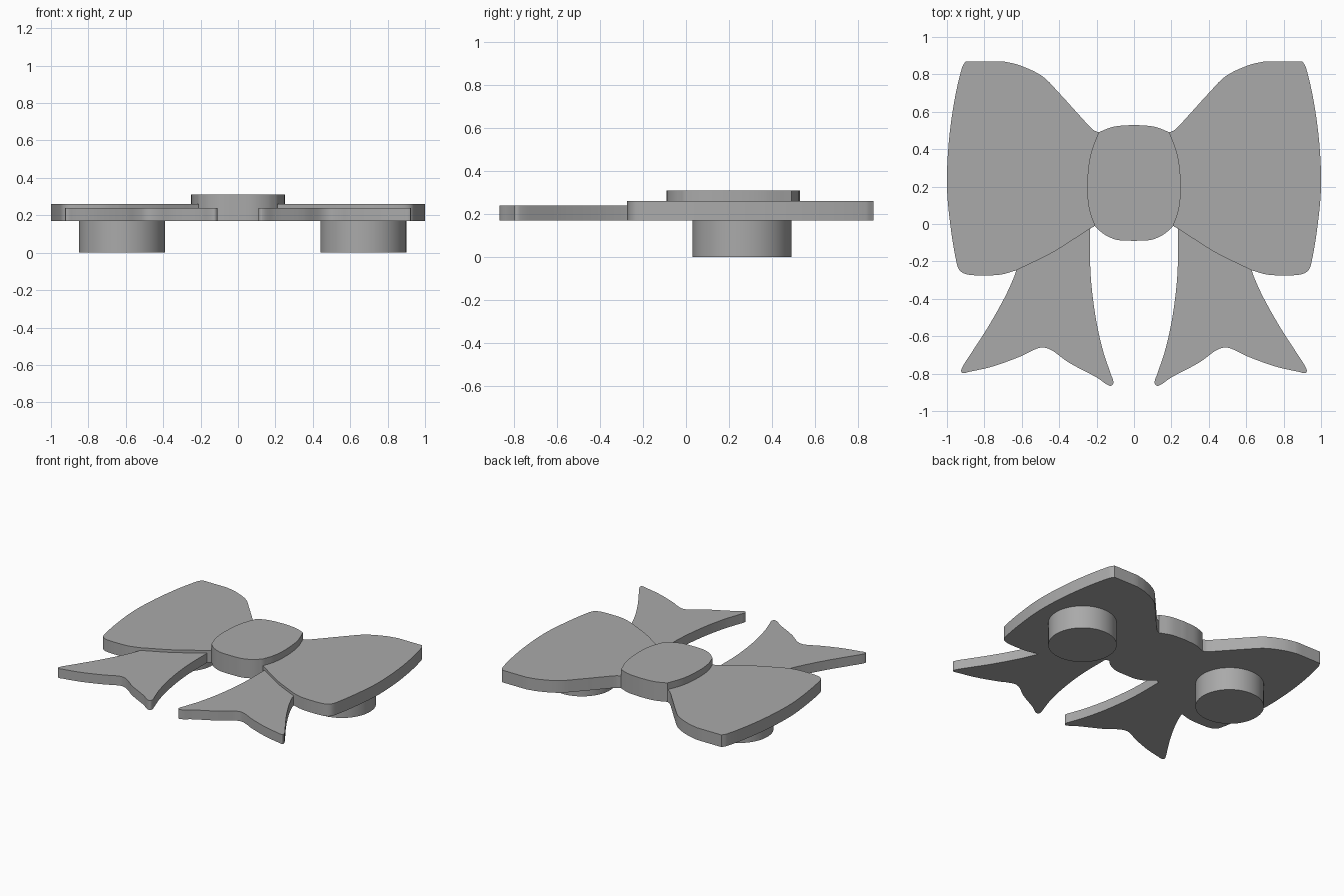
import bpy
import bmesh
from math import radians
from mathutils import Vector

cube = bpy.data.objects.get("Cube")
if cube:
    bpy.data.objects.remove(cube, do_unlink=True)

grey = bpy.data.materials.new("plain grey")
grey.use_nodes = True
grey.diffuse_color = (0.4, 0.4, 0.4, 1)
grey.node_tree.nodes["Principled BSDF"].inputs["Base Color"].default_value = grey.diffuse_color

BASE = 0.17  # shared underside of the ribbon


def smooth(points, steps=5):
    """Smooth open curve through the points, with free ends."""
    p = [Vector(q) for q in points]
    tangents = []
    for i in range(len(p)):
        a, b = p[max(i - 1, 0)], p[min(i + 1, len(p) - 1)]
        tangents.append((b - a).normalized())
    curve = []
    for i in range(len(p) - 1):
        a, b = p[i], p[i + 1]
        reach = (b - a).length / 3
        c, d = a + tangents[i] * reach, b - tangents[i + 1] * reach
        for k in range(steps):
            t = k / steps
            s = 1 - t
            curve.append(a * s**3 + c * 3 * s * s * t + d * 3 * s * t * t + b * t**3)
    return curve + [p[-1]]


def join(*spans):
    """Chain spans into one closed outline, dropping repeated points."""
    outline = []
    for point in (q for span in spans for q in span):
        if not outline or (point - outline[-1]).length > 1e-4:
            outline.append(point)
    if (outline[0] - outline[-1]).length < 1e-4:
        outline.pop()
    return outline


def mirrored(span):
    return [Vector((-p.x, p.y)) for p in reversed(span)]


def finish(name, bm):
    bmesh.ops.recalc_face_normals(bm, faces=bm.faces)
    mesh = bpy.data.meshes.new(name)
    bm.to_mesh(mesh)
    bm.free()
    mesh.materials.append(grey)
    obj = bpy.data.objects.new(name, mesh)
    bpy.context.collection.objects.link(obj)
    bpy.ops.object.select_all(action="DESELECT")
    obj.select_set(True)
    bpy.context.view_layer.objects.active = obj
    bpy.ops.object.shade_smooth_by_angle(angle=radians(30))


def slab(name, outline, top):
    bm = bmesh.new()
    face = bm.faces.new([bm.verts.new((p.x, p.y, BASE)) for p in outline])
    grown = bmesh.ops.extrude_face_region(bm, geom=[face], use_keep_orig=True)
    verts = [g for g in grown["geom"] if isinstance(g, bmesh.types.BMVert)]
    bmesh.ops.translate(bm, verts=verts, vec=(0, 0, top - BASE))
    finish(name, bm)


def peg(name, x):
    bm = bmesh.new()
    bmesh.ops.create_cone(bm, cap_ends=True, segments=64, radius1=0.23, radius2=0.23, depth=BASE)
    bmesh.ops.translate(bm, verts=bm.verts, vec=(x, 0.26, BASE / 2))
    finish(name, bm)


# Edges shared by neighbouring parts
knot_side = smooth([(0.21, -0.01), (0.24, 0.08), (0.25, 0.2), (0.235, 0.36), (0.19, 0.49)])
loop_tail_seam = smooth([(0.21, -0.01), (0.235, -0.025), (0.32, -0.08), (0.44, -0.155), (0.63, -0.248)])

# Ribbon loop outline
loop = join(
    loop_tail_seam,
    smooth([(0.63, -0.248), (0.71, -0.27), (0.8, -0.275), (0.89, -0.27),
            (0.93, -0.25), (0.948, -0.21), (0.98, -0.02), (1.0, 0.2),
            (0.99, 0.44), (0.96, 0.66), (0.92, 0.835), (0.9, 0.87)]),
    smooth([(0.9, 0.87), (0.7, 0.87)]),
    smooth([(0.7, 0.87), (0.61, 0.848), (0.49, 0.79), (0.4, 0.7),
            (0.3, 0.59), (0.22, 0.505), (0.19, 0.49)]),
    reversed(knot_side),
)

# Ribbon tail outline with its notched end
tail = join(
    loop_tail_seam,
    smooth([(0.63, -0.248), (0.64, -0.28), (0.69, -0.39), (0.78, -0.55),
            (0.87, -0.69), (0.92, -0.77), (0.92, -0.795), (0.88, -0.79),
            (0.75, -0.76), (0.6, -0.705), (0.54, -0.675), (0.49, -0.66),
            (0.44, -0.675), (0.35, -0.74), (0.2, -0.82), (0.13, -0.865),
            (0.11, -0.85), (0.125, -0.8), (0.165, -0.68), (0.205, -0.5),
            (0.232, -0.27), (0.235, -0.025)]),
    smooth([(0.235, -0.025), (0.21, -0.01)]),
)

for side, flip in (("left", False), ("right", True)):
    slab(side + "_ribbon_loop", mirrored(loop) if flip else loop, 0.26)
    slab(side + "_ribbon_tail", mirrored(tail) if flip else tail, 0.24)

# Centre knot
knot_front = smooth([(0, -0.09), (0.09, -0.085), (0.16, -0.055), (0.21, -0.01)])
knot_back = smooth([(0.19, 0.49), (0.11, 0.52), (0, 0.53)])
half = knot_front + knot_side + knot_back
slab("centre_knot", join(half, mirrored(half)), 0.31)

# Round pegs underneath
peg("left_peg", 0.67)
peg("right_peg", -0.62)
